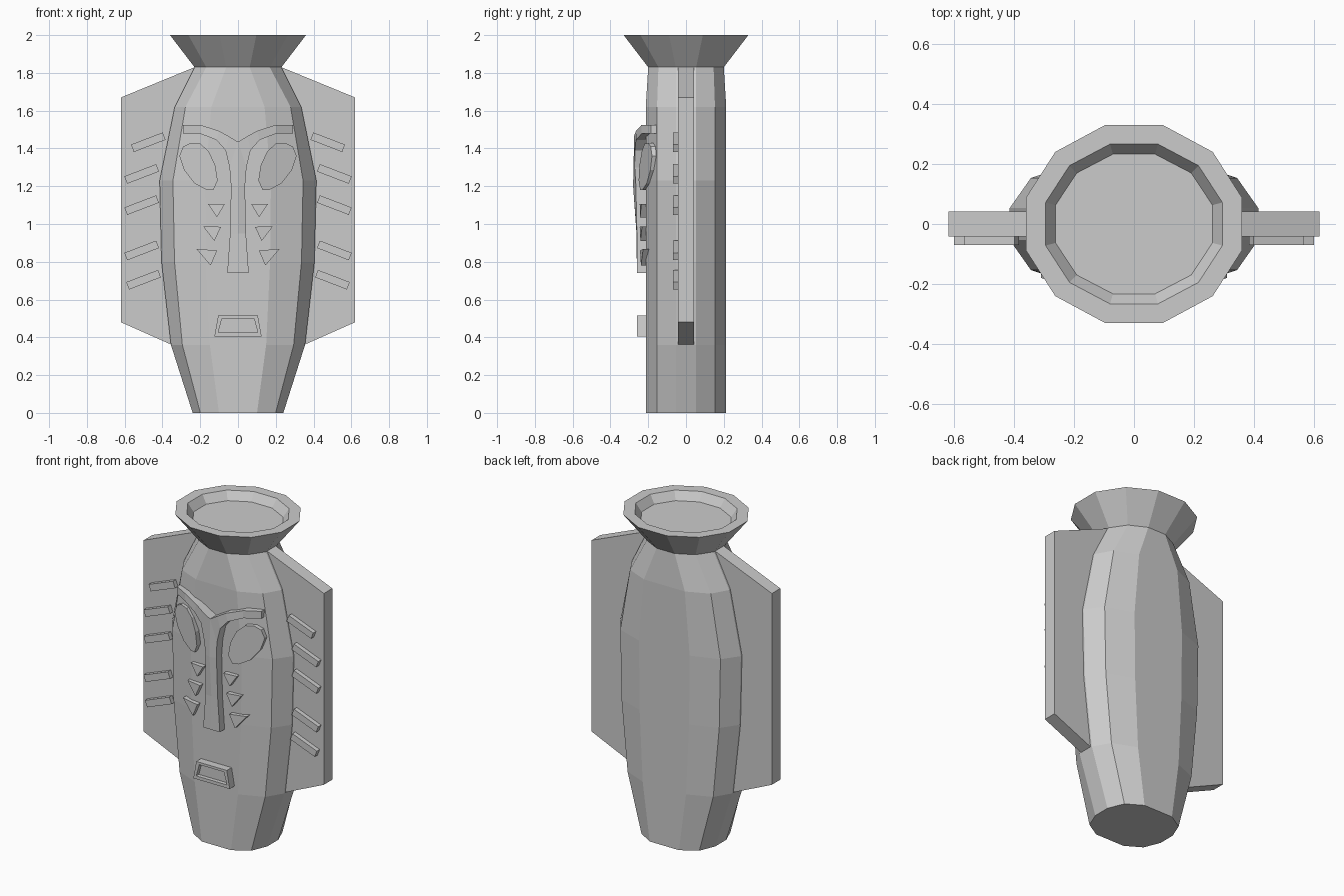
import bpy, bmesh, math

cube = bpy.data.objects.get("Cube")
if cube:
    bpy.data.objects.remove(cube)

clay = bpy.data.materials.new("grey_clay")
clay.use_nodes = True
GREY = (0.6, 0.6, 0.6, 1)
clay.diffuse_color = GREY
clay.node_tree.nodes["Principled BSDF"].inputs["Base Color"].default_value = GREY


def finish(name, bm):
    bmesh.ops.recalc_face_normals(bm, faces=bm.faces)
    mesh = bpy.data.meshes.new(name)
    bm.to_mesh(mesh)
    bm.free()
    mesh.materials.append(clay)
    obj = bpy.data.objects.new(name, mesh)
    bpy.context.collection.objects.link(obj)
    return obj


def loft(name, rings):
    """Skin a list of vertex loops and cap both ends."""
    bm = bmesh.new()
    loops = [[bm.verts.new(p) for p in ring] for ring in rings]
    n = len(loops[0])
    for a, b in zip(loops, loops[1:]):
        for i in range(n):
            j = (i + 1) % n
            bm.faces.new((a[i], a[j], b[j], b[i]))
    bm.faces.new(loops[0])
    bm.faces.new(loops[-1])
    return finish(name, bm)


def plate(name, outline, front, back):
    """Solid from an (x, z) outline; front and back give y at each x."""
    return loft(name, [[(x, y(x), z) for x, z in outline] for y in (front, back)])


def flat(y):
    return lambda x: y


def twelve_ring(width, depth, z, shape):
    """Twelve-sided ring mirrored from one quarter."""
    quarter = [(width * a, depth * b) for a, b in shape]
    half = quarter + [(-x, y) for x, y in reversed(quarter)]
    full = half + [(-x, -y) for x, y in half]
    return [(x, y, z) for x, y in full]


ROUND = [(1, 0.27), (0.73, 0.73), (0.27, 1)]
BROAD = [(1, 0.25), (0.83, 0.72), (0.42, 1)]

# Tapered body
body = [(0.24, 0), (0.355, 0.36), (0.405, 0.8), (0.415, 1.23), (0.335, 1.62)]
loft("body", [twelve_ring(w, 0.213, z, BROAD) for w, z in body]
     + [twelve_ring(0.23, 0.2, 1.83, ROUND)])

# Flared bowl with a shallow recess
bowl = [(0.23, 0.2, 1.83), (0.36, 0.33, 2), (0.295, 0.267, 2), (0.262, 0.233, 1.95)]
loft("flared_rim", [twelve_ring(*r, ROUND) for r in bowl])

# Brow and nose: outer edge, inner edge and front depth of each section
sections = [
    ((0.29, 1.525), (0.29, 1.48), -0.185, -0.185),
    ((0.2, 1.525), (0.2, 1.478), -0.235, -0.235),
    ((0.1, 1.493), (0.115, 1.445), -0.265, -0.265),
    ((0.05, 1.465), (0.066, 1.39), -0.275, -0.27),
    ((0, 1.435), (0.045, 1.3), -0.275, -0.272),
    ((0, 1.2), (0.037, 1.2), -0.28, -0.265),
    ((0, 0.95), (0.042, 0.95), -0.262, -0.26),
    ((0, 0.74), (0.057, 0.74), -0.26, -0.26),
]

for side, s in (("left", 1), ("right", -1)):
    def mirrored(points):
        return [(s * x, z) for x, z in points]

    # Side panel
    plate(side + "_panel", mirrored([(0.1, 1.83), (0.23, 1.83), (0.62, 1.67),
          (0.62, 0.48), (0.35, 0.36), (0.1, 0.36)]), flat(-0.042), flat(0.042))

    # Slanted bars on the panel
    ca, sa = math.cos(math.radians(-21)), math.sin(math.radians(-21))
    for k, (cx, cz) in enumerate([(0.475, 1.433), (0.51, 1.265), (0.51, 1.1),
                                  (0.51, 0.86), (0.5, 0.705)]):
        corners = [(-0.09, -0.021), (0.09, -0.021), (0.09, 0.021), (-0.09, 0.021)]
        bar = [(cx + u * ca - v * sa, cz + u * sa + v * ca) for u, v in corners]
        plate(f"{side}_bar_{k + 1}", mirrored(bar), flat(-0.07), flat(-0.04))

    # Brow and half of the nose
    rings = []
    for (ax, az), (bx, bz), ya, yb in sections:
        back = max(ya, yb) + 0.07 if ax < 0.25 else -0.155
        rings.append([(s * ax, ya, az), (s * bx, yb, bz),
                      (s * bx, back, bz), (s * ax, back, az)])
    loft(side + "_brow_and_nose", rings)

    # Egg-shaped eye following the slope of the cheek
    eye = [(0.31, 1.36), (0.29, 1.41), (0.25, 1.43), (0.2, 1.425), (0.155, 1.385),
           (0.12, 1.31), (0.108, 1.23), (0.13, 1.18), (0.165, 1.18),
           (0.23, 1.215), (0.285, 1.285)]
    plate(side + "_eye", mirrored(eye), lambda x: -0.25 + 0.35 * (abs(x) - 0.11),
          lambda x: -0.2 + 0.35 * (abs(x) - 0.11))

    # Cheek triangles
    for k, tri in enumerate([[(0.158, 1.105), (0.07, 1.105), (0.112, 1.035)],
                             [(0.185, 0.988), (0.09, 0.985), (0.125, 0.91)],
                             [(0.22, 0.868), (0.11, 0.86), (0.145, 0.78)]]):
        plate(f"{side}_cheek_mark_{k + 1}", mirrored(tri),
              lambda x: -0.245 + 0.15 * max(0, abs(x) - 0.1), flat(-0.18))

# Mouth with a recessed centre
outer = [(-0.105, 0.515), (0.105, 0.515), (0.125, 0.405), (-0.125, 0.405)]
inner = [(-0.085, 0.5), (0.085, 0.5), (0.105, 0.425), (-0.105, 0.425)]
loft("mouth", [[(x, y, z) for x, z in pts] for pts, y in
               ((outer, -0.2), (outer, -0.26), (inner, -0.26), (inner, -0.235))])
